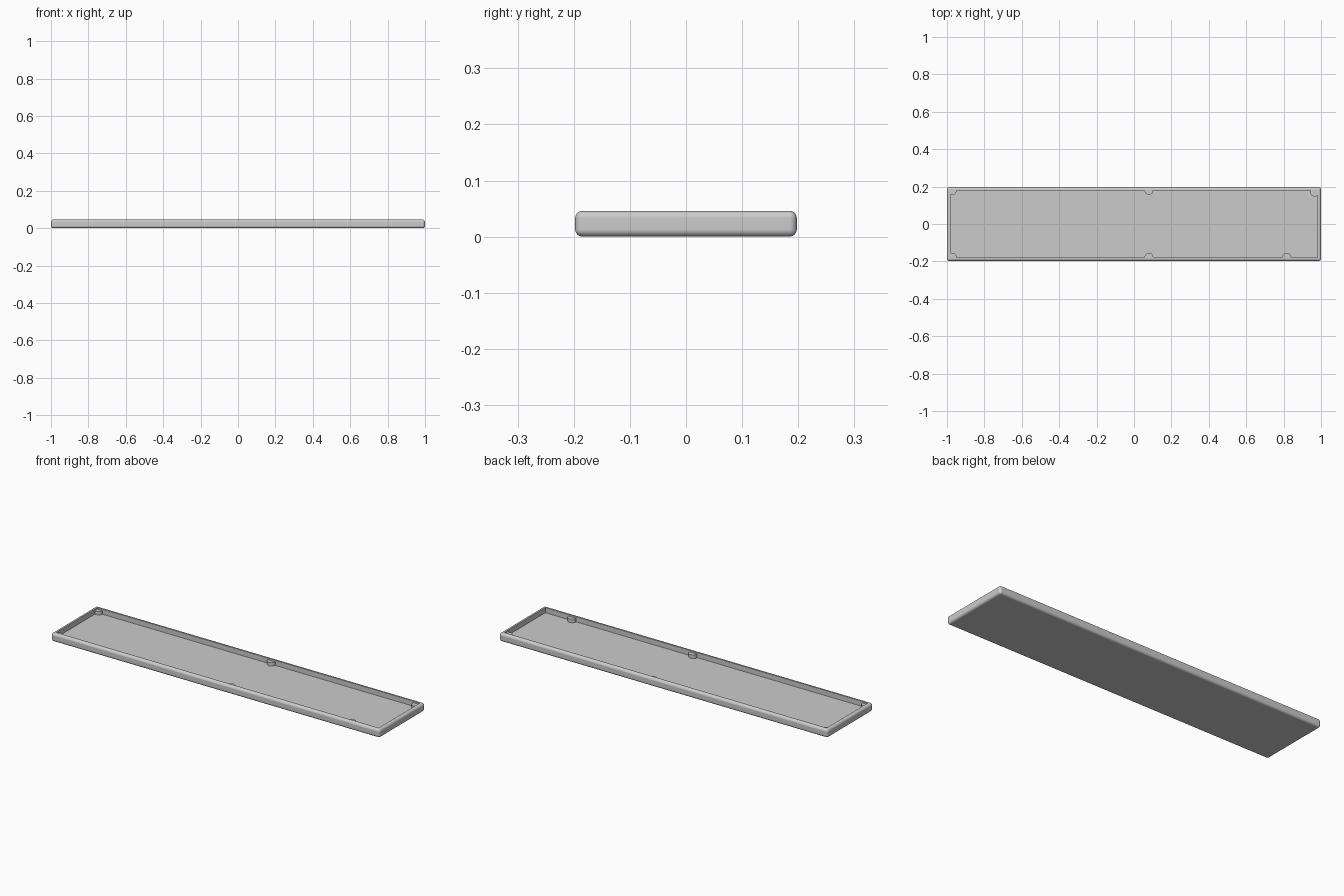
import bpy, bmesh
from mathutils import Matrix

LENGTH, WIDTH, HEIGHT = 2.0, 0.395, 0.046
ROUND, RIM, FLOOR_Z = 0.013, 0.006, 0.018
POST_R, POST_TOP = 0.023, 0.038

cube = bpy.data.objects.get("Cube")
if cube:
    bpy.data.objects.remove(cube, do_unlink=True)

grey = bpy.data.materials.new("plain_grey")
grey.use_nodes = True
colour = (0.6, 0.6, 0.6, 1)
grey.diffuse_color = colour
grey.node_tree.nodes["Principled BSDF"].inputs["Base Color"].default_value = colour


def finish(bm, name):
    bmesh.ops.recalc_face_normals(bm, faces=bm.faces)
    mesh = bpy.data.meshes.new(name)
    bm.to_mesh(mesh)
    bm.free()
    mesh.materials.append(grey)
    obj = bpy.data.objects.new(name, mesh)
    bpy.context.collection.objects.link(obj)
    bpy.ops.object.select_all(action="DESELECT")
    obj.select_set(True)
    bpy.context.view_layer.objects.active = obj
    bpy.ops.object.shade_smooth_by_angle()
    return obj


# Tray: rounded slab with a sunken floor
bm = bmesh.new()
bmesh.ops.create_cube(bm, size=1, matrix=Matrix.Translation((0, 0, HEIGHT / 2))
                      @ Matrix.Diagonal((LENGTH, WIDTH, HEIGHT, 1)))
bmesh.ops.bevel(bm, geom=bm.edges[:], offset=ROUND, segments=6,
                profile=0.5, affect="EDGES")
bm.normal_update()
top = max(bm.faces, key=lambda f: f.calc_center_median().z)
bmesh.ops.inset_region(bm, faces=[top], thickness=RIM, use_even_offset=True)
result = bmesh.ops.extrude_face_region(bm, geom=[top])
for v in result["geom"]:
    if isinstance(v, bmesh.types.BMVert):
        v.co.z = FLOOR_Z
if top.is_valid:
    bmesh.ops.delete(bm, geom=[top], context="FACES_ONLY")
tray = finish(bm, "tray")
tray.modifiers.new("flat_normals", "WEIGHTED_NORMAL").keep_sharp = True


# Support posts, trimmed so their outer sides stay inside the wall
def post(name, x, y):
    bm = bmesh.new()
    base = FLOOR_Z - 0.004
    bmesh.ops.create_cone(bm, cap_ends=True, segments=32, radius1=POST_R,
                          radius2=POST_R, depth=POST_TOP - base,
                          matrix=Matrix.Translation((x, y, (POST_TOP + base) / 2)))
    for axis, limit in (((1, 0, 0), 0.985), ((0, 1, 0), 0.185)):
        for side in (-1, 1):
            normal = [side * a for a in axis]
            cut = bmesh.ops.bisect_plane(
                bm, geom=bm.verts[:] + bm.edges[:] + bm.faces[:],
                plane_co=[limit * n for n in normal], plane_no=normal,
                clear_outer=True)
            edges = [e for e in cut["geom_cut"] if isinstance(e, bmesh.types.BMEdge)]
            if edges:
                bmesh.ops.holes_fill(bm, edges=[e for e in bm.edges if e.is_boundary])
    finish(bm, name)


for label, y in (("front", -0.177), ("back", 0.179)):
    post(label + "_right_post", -0.972, y)
    post(label + "_middle_post", 0.08, y)
post("front_left_post", 0.816, -0.177)
post("back_left_post", 0.966, 0.17)
